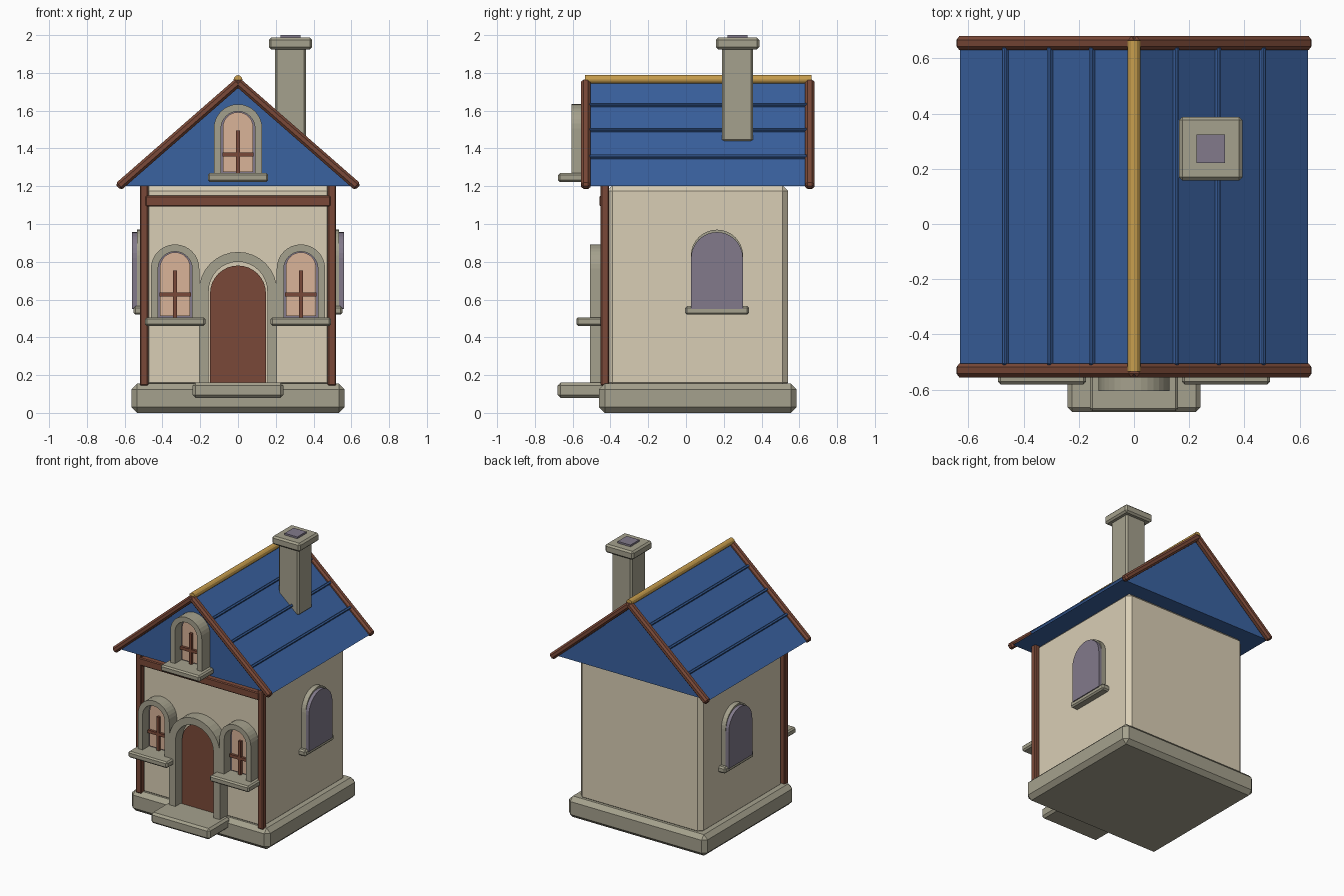
import bpy, bmesh, math
from mathutils import Matrix, Vector

if "Cube" in bpy.data.objects:
    bpy.data.objects.remove(bpy.data.objects["Cube"])


def material(name, rgb):
    m = bpy.data.materials.new(name)
    lin = [((c / 255 + 0.055) / 1.055) ** 2.4 for c in rgb]
    m.diffuse_color = (*lin, 1)
    m.use_nodes = True
    m.node_tree.nodes["Principled BSDF"].inputs["Base Color"].default_value = m.diffuse_color
    return m


CREAM = material("cream_plaster", (217, 206, 181))
STONE = material("grey_stone", (165, 161, 141))
BLUE = material("blue_roof", (58, 98, 160))
BROWN = material("brown_wood", (122, 73, 56))
PEACH = material("peach_glow", (218, 180, 152))
PURPLE = material("purple_glass", (130, 122, 139))
GOLD = material("gold_ridge", (200, 158, 78))


def finish(name, bm, mat):
    bmesh.ops.recalc_face_normals(bm, faces=bm.faces)
    me = bpy.data.meshes.new(name)
    bm.to_mesh(me)
    bm.free()
    me.materials.append(mat)
    ob = bpy.data.objects.new(name, me)
    bpy.context.collection.objects.link(ob)
    return ob


def box(name, mat, x, y, z, bevel=0.0, tilt=0.0):
    """Chamfered box from (low, high) ranges, tilted about y."""
    bm = bmesh.new()
    bmesh.ops.create_cube(bm, size=1)
    bm.transform(Matrix.Diagonal((x[1] - x[0], y[1] - y[0], z[1] - z[0], 1)))
    if bevel:
        bmesh.ops.bevel(bm, geom=bm.edges[:], offset=bevel, segments=1, affect='EDGES')
    mid = Vector(((x[0] + x[1]) / 2, (y[0] + y[1]) / 2, (z[0] + z[1]) / 2))
    bm.transform(Matrix.Translation(mid) @ Matrix.Rotation(tilt, 4, 'Y'))
    return finish(name, bm, mat)


def outline(c, r, spring, bottom, n=16):
    arc = [(c + r * math.cos(math.pi * i / n), spring + r * math.sin(math.pi * i / n))
           for i in range(n + 1)]
    return [(c + r, bottom)] + arc + [(c - r, bottom)]


def arch(name, mat, c, r, spring, bottom, d0, d1, inner=None, side=False):
    """Round-topped plate, or a frame if inner radius is given."""
    bm = bmesh.new()

    def ring(rad, d):
        return [bm.verts.new((d, u, v) if side else (u, d, v))
                for u, v in outline(c, rad, spring, bottom)]
    a, b = ring(r, d0), ring(r, d1)
    n = len(a)
    if inner:
        e, f = ring(inner, d0), ring(inner, d1)
        for i in range(n - 1):
            for p, q in ((a, b), (b, f), (f, e), (e, a)):
                bm.faces.new((p[i], p[i + 1], q[i + 1], q[i]))
        for i in (0, n - 1):
            bm.faces.new((a[i], b[i], f[i], e[i]))
    else:
        bm.faces.new(a)
        bm.faces.new(b)
        for i in range(n):
            j = (i + 1) % n
            bm.faces.new((a[i], a[j], b[j], b[i]))
    return finish(name, bm, mat)


# Base, walls and timber
box("base", STONE, (-.565, .565), (-.46, .585), (0, .155), .03)
box("walls", CREAM, (-.5, .5), (-.42, .54), (.13, 1.205), .03)
for s, n in ((-1, "left"), (1, "right")):
    box(f"{n}_corner_post", BROWN, sorted((s * .475, s * .52)), (-.452, -.408), (.145, 1.21), .006)
box("cross_beam", BROWN, (-.49, .49), (-.457, -.41), (1.093, 1.15), .006)

# Roof prism
W, EAVE, APEX = .63, 1.2, 1.75
bm = bmesh.new()
ends = [[bm.verts.new((x, y, z)) for x, z in ((-W, EAVE), (W, EAVE), (0, APEX))]
        for y in (-.508, .635)]
for tri in ends:
    bm.faces.new(tri)
for i in range(3):
    j = (i + 1) % 3
    bm.faces.new((ends[0][i], ends[0][j], ends[1][j], ends[1][i]))
finish("roof", bm, BLUE)

# Gable trims and roof battens on both slopes
slope = math.atan2(APEX - EAVE, W)
half = math.hypot(W, APEX - EAVE) / 2 + .008
for s, n in ((-1, "left"), (1, "right")):
    cx, cz = s * W / 2, (EAVE + APEX) / 2
    for y, e in (((-.555, -.505), "front"), ((.63, .68), "back")):
        box(f"{e}_{n}_gable_trim", BROWN, (cx - half, cx + half), y,
            (cz - .023, cz + .023), .013, s * slope)
    for i, x in enumerate((.152, .304, .466)):
        z = APEX - x * math.tan(slope) + .013
        box(f"{n}_roof_batten_{i + 1}", BLUE, (s * x - .009, s * x + .009), (-.51, .64),
            (z - .011, z + .011), .004, s * slope)

# Ridge pole
bm = bmesh.new()
bmesh.ops.create_cone(bm, cap_ends=True, segments=12, radius1=.023, radius2=.023, depth=1.2)
bm.transform(Matrix.Translation((0, .065, 1.765)) @ Matrix.Rotation(math.pi / 2, 4, 'X'))
finish("ridge_pole", bm, GOLD)

# Chimney
cx, cy = .278, .273
for n, m, h, z, b in (("chimney_stack", STONE, .083, (1.435, 1.95), .012),
                      ("chimney_cap", STONE, .115, (1.925, 1.987), .012),
                      ("chimney_flue", PURPLE, .052, (1.97, 2.0), 0)):
    box(n, m, (cx - h, cx + h), (cy - h, cy + h), z, b)

# Door and step
arch("door_frame", STONE, 0, .207, .645, .14, -.508, -.41, inner=.155)
arch("door", BROWN, 0, .148, .632, .14, -.44, -.41)
box("door_step", STONE, (-.24, .24), (-.68, -.43), (.08, .16), .015)


# Front windows: frame, glass, glowing pane, cross bars and sill
def front_window(n, c, spring, sill, dy):
    arch(f"{n}_window_frame", STONE, c, .128, spring, sill, dy - .508, dy - .41, inner=.09)
    arch(f"{n}_window_glass", PURPLE, c, .092, spring, sill, dy - .432, dy - .41)
    arch(f"{n}_window_pane", PEACH, c, .08, spring + .006, sill + .03, dy - .44, dy - .425)
    box(f"{n}_window_upright", BROWN, (c - .01, c + .01), (dy - .46, dy - .43), (sill, spring - .01))
    box(f"{n}_window_crossbar", BROWN, (c - .083, c + .083), (dy - .458, dy - .43),
        (spring - .149, spring - .127))
    box(f"{n}_window_sill", STONE, (c - .16, c + .16), (dy - .581, dy - .41),
        (sill - .023, sill + .023), .01)


front_window("left", -.333, .764, .483, 0)
front_window("right", .333, .764, .483, 0)
front_window("gable", 0, 1.506, 1.246, -.097)

# Side windows
for s, n in ((-1, "left"), (1, "right")):
    arch(f"{n}_side_frame", STONE, .164, .138, .832, .54, s * .48, s * .535, side=True)
    arch(f"{n}_side_glass", PURPLE, .164, .137, .82, .55, s * .48, s * .56, side=True)
    box(f"{n}_side_sill", STONE, sorted((s * .48, s * .553)), (-.004, .334), (.52, .565), .01)
